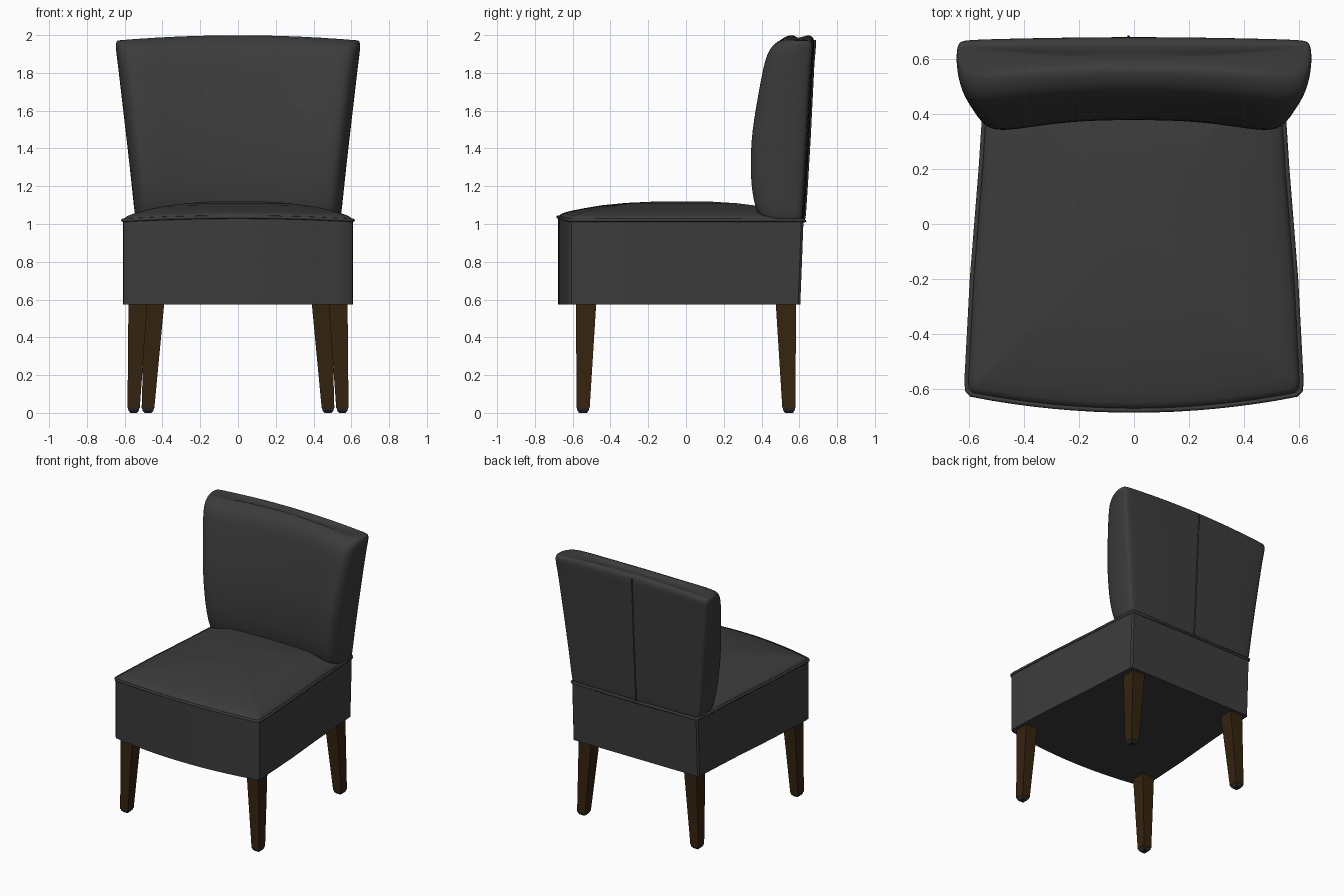
import bpy, bmesh, math

if "Cube" in bpy.data.objects:
    bpy.data.objects.remove(bpy.data.objects["Cube"])

def material(name, rgb):
    m = bpy.data.materials.new(name)
    m.diffuse_color = (*rgb, 1)
    m.use_nodes = True
    m.node_tree.nodes["Principled BSDF"].inputs["Base Color"].default_value = m.diffuse_color
    return m

FABRIC = material("charcoal fabric", (0.045, 0.045, 0.045))
WOOD = material("dark brown wood", (0.036, 0.017, 0.005))
GLIDE = material("black glide", (0.02, 0.02, 0.022))

def loft(name, rings, mat, angle=35, subdiv=0):
    """Skin a stack of closed rings and cap both ends."""
    bm = bmesh.new()
    vs = [[bm.verts.new(p) for p in r] for r in rings]
    n = len(vs[0])
    for a, b in zip(vs, vs[1:]):
        for i in range(n):
            j = (i + 1) % n
            bm.faces.new((a[i], a[j], b[j], b[i]))
    bm.faces.new(vs[0][::-1])
    bm.faces.new(vs[-1])
    bmesh.ops.recalc_face_normals(bm, faces=bm.faces)
    me = bpy.data.meshes.new(name)
    bm.to_mesh(me)
    bm.free()
    me.materials.append(mat)
    me.shade_smooth()
    me.set_sharp_from_angle(angle=math.radians(angle))
    ob = bpy.data.objects.new(name, me)
    bpy.context.collection.objects.link(ob)
    if subdiv:
        s = ob.modifiers.new("soften", 'SUBSURF')
        s.levels = s.render_levels = subdiv
    return ob

def tube(name, pts, radius, mat, closed=False):
    cu = bpy.data.curves.new(name, 'CURVE')
    cu.dimensions = '3D'
    cu.bevel_depth = radius
    cu.bevel_resolution = 2
    sp = cu.splines.new('POLY')
    sp.points.add(len(pts) - 1)
    for p, co in zip(sp.points, pts):
        p.co = (*co, 1)
    sp.use_cyclic_u = closed
    cu.materials.append(mat)
    ob = bpy.data.objects.new(name, cu)
    bpy.context.collection.objects.link(ob)
    return ob

# Seat plan: bowed front, sides narrowing to a straight back
front = [(x, -0.62 - 0.057 * (1 - (x / 0.59) ** 2))
         for x in (-0.59 + 1.18 * i / 16 for i in range(17))]
right = [(0.605, -0.605), (0.608, -0.575), (0.588, -0.2), (0.556, 0.2), (0.53, 0.61), (0.52, 0.622)]
plan = front + right + [(-x, y) for x, y in reversed(right)]

def seat_ring(s, z, lift=1.0, back=0.0):
    out = []
    for x, y in plan:
        up = 0.017 * max(0, 1 - (x / 0.6) ** 2) * lift if y < -0.61 else 0
        y2 = y - back if y > 0 else y
        out.append((x * s, -0.02 + (y2 + 0.02) * s, z + up))
    return out

# Upholstered seat box and domed cushion
loft("seat_base", [seat_ring(1, 0.575, 0, 0.017), seat_ring(1, 0.8, 0.5, 0.008),
                   seat_ring(1, 1.02)], FABRIC)
dome = [(0.995, 1.015, 1), (0.99, 1.03, 1), (0.96, 1.043, 0.9), (0.9, 1.057, 0.7), (0.8, 1.074, 0.5),
        (0.65, 1.094, 0.3), (0.45, 1.11, 0.1), (0.25, 1.118, 0), (0.08, 1.12, 0)]
loft("seat_cushion", [seat_ring(*d) for d in dome], FABRIC, 60)
tube("seat_piping", seat_ring(1.002, 1.02), 0.009, FABRIC, True)

# Backrest: levels are (height, front y, back y, half width)
levels = [(1.015, .44, .61, .52), (1.02, .41, .625, .537), (1.05, .375, .63, .548),
          (1.2, .34, .64, .562), (1.45, .342, .655, .59), (1.65, .375, .665, .613),
          (1.85, .41, .675, .635), (1.93, .435, .682, .645), (1.975, .47, .682, .648),
          (1.998, .52, .668, .642), (2.003, .56, .64, .632)]
# Half section as (fraction of width, fraction of depth); the front is hollowed
half = [(0, .12), (.25, .115), (.5, .08), (.7, .02), (.85, -.01), (.93, .03), (.98, .22),
        (1, .5), (1, .78), (.985, .93), (.93, .955), (.5, .985), (0, 1)]
section = half + [(-u, v) for u, v in half[-2:0:-1]]
rings = []
for z, f, b, w in levels:
    t = (z - 1.015) / 0.985
    rings.append([(u * w, f + (b - f) * v, z - 0.027 * u * u * t ** 3) for u, v in section])
loft("backrest", rings, FABRIC, 180, 2)

# Centre seam down the rear, and welt where the rear meets the seat
tube("rear_seam", [(-0.02, b + 0.0, z) for z, f, b, w in levels[1:-2]], 0.005, FABRIC)
tube("rear_welt", [(-0.52, 0.622, 1.015), (0, 0.63, 1.015), (0.52, 0.622, 1.015)], 0.007, FABRIC)

# Tapered legs with small glides
def box_ring(x0, x1, y0, y1, z):
    return [(x0, y0, z), (x1, y0, z), (x1, y1, z), (x0, y1, z)]

def leg(name, sx, sy, top, foot):
    def ring(xs, ys, z, inset=0):
        return box_ring(sx * (xs[0] + inset), sx * (xs[1] - inset),
                        sy * (ys[0] + inset), sy * (ys[1] - inset), z)
    loft(name, [ring(foot, (.51, .58), 0.025), ring(top, (.475, .582), 0.585)], WOOD, 20)
    loft(name + "_glide", [ring(foot, (.51, .58), 0.0, 0.015), ring(foot, (.51, .58), 0.012, 0.005),
                           ring(foot, (.51, .58), 0.026, 0.002)], GLIDE, 20)

for side, sx in (("left", -1), ("right", 1)):
    leg("front_leg_" + side, sx, -1, (.48, .58), (.52, .585))
    leg("back_leg_" + side, sx, 1, (.39, .495), (.443, .51))
